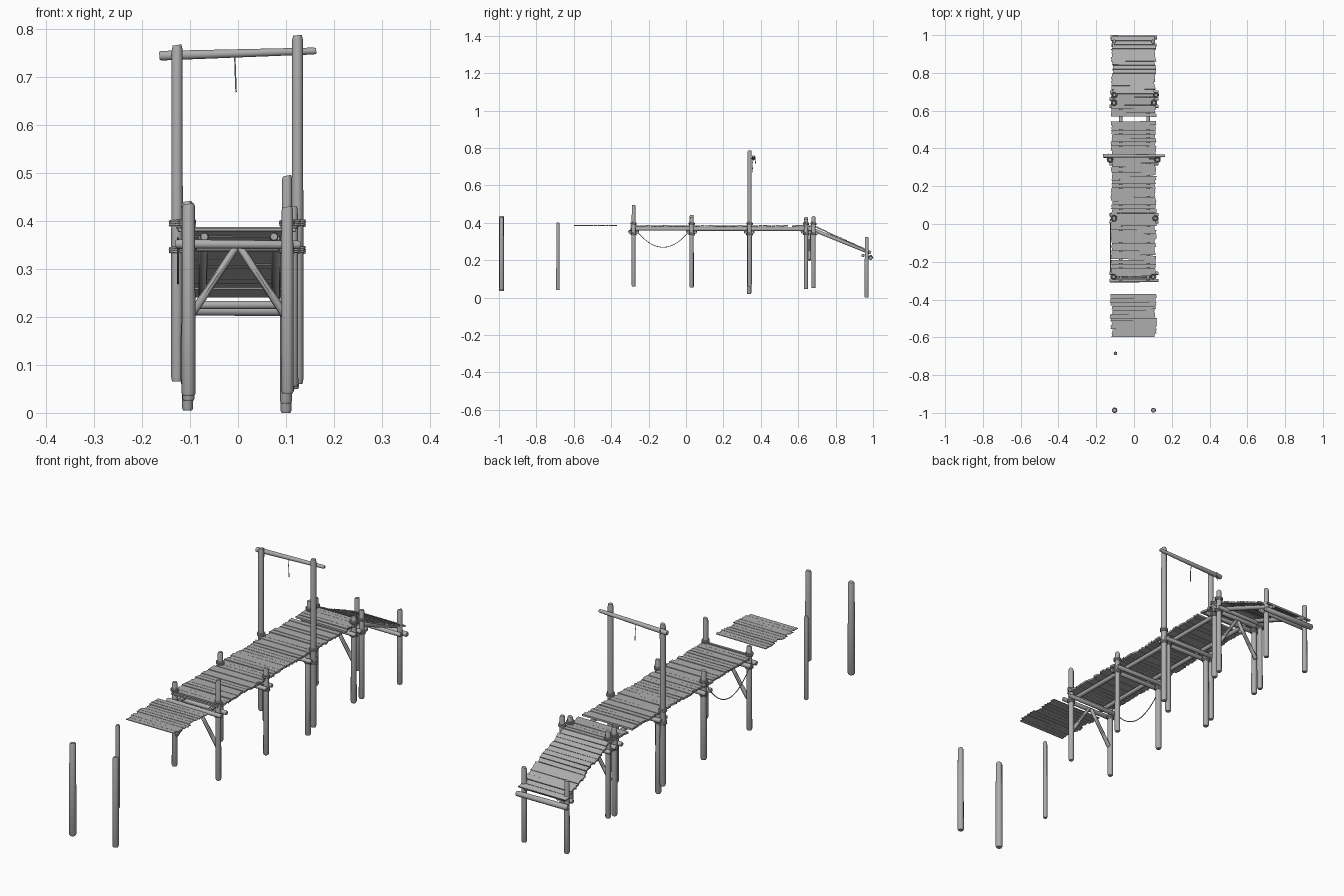
import bpy, bmesh, math, random
from mathutils import Vector, Matrix

if "Cube" in bpy.data.objects:
    bpy.data.objects.remove(bpy.data.objects["Cube"])

random.seed(7)
wood = bpy.data.materials.new("weathered grey wood")
wood.diffuse_color = (0.42, 0.42, 0.42, 1)
wood.use_nodes = True
wood.node_tree.nodes["Principled BSDF"].inputs["Base Color"].default_value = wood.diffuse_color


def finish(name, bm, smooth=True):
    bmesh.ops.recalc_face_normals(bm, faces=bm.faces)
    me = bpy.data.meshes.new(name)
    bm.to_mesh(me)
    bm.free()
    ob = bpy.data.objects.new(name, me)
    bpy.context.collection.objects.link(ob)
    me.materials.append(wood)
    if smooth:
        bpy.ops.object.select_all(action='DESELECT')
        ob.select_set(True)
        bpy.context.view_layer.objects.active = ob
        bpy.ops.object.shade_smooth_by_angle(angle=math.radians(40))
    return ob


def log(name, a, b, r1, r2=None, sides=10, slant=0.0):
    """Tapered log from a to b; slant tilts the far cut."""
    r2 = r2 or r1
    a, b = Vector(a), Vector(b)
    axis = b - a
    rot = axis.to_track_quat('Z', 'Y')
    bm = bmesh.new()
    rings = []
    for t, r in ((0, r1 * 0.8), (0.015, r1), (0.5, (r1 + r2) / 2), (0.985, r2), (1, r2 * 0.8)):
        ring = []
        for i in range(sides):
            w = 2 * math.pi * i / sides
            p = Vector((r * math.cos(w), r * math.sin(w), 0))
            p.z = t * axis.length - (slant * (r + p.x) if t > 0.9 else 0)
            ring.append(bm.verts.new(a + rot @ p))
        rings.append(ring)
    for lo, hi in zip(rings, rings[1:]):
        for i in range(sides):
            j = (i + 1) % sides
            bm.faces.new((lo[i], lo[j], hi[j], hi[i]))
    bm.faces.new(rings[0])
    bm.faces.new(rings[-1])
    return finish(name, bm)


def rope(name, points, r):
    cu = bpy.data.curves.new(name, 'CURVE')
    cu.dimensions = '3D'
    cu.bevel_depth, cu.bevel_resolution, cu.use_fill_caps = r, 1, True
    sp = cu.splines.new('POLY')
    sp.points.add(len(points) - 1)
    for q, p in zip(sp.points, points):
        q.co = (*p, 1)
    cu.materials.append(wood)
    bpy.context.collection.objects.link(bpy.data.objects.new(name, cu))


def lashing(name, x, y, z, r):
    """Rope wound a few turns round a post."""
    pts = []
    for i in range(37):
        w = i * math.pi / 6
        pts.append((x + r * math.cos(w), y + r * math.sin(w), z + 0.004 * i / 12))
    rope(name, pts, 0.0025)


def planks(name, start, end, left, right, width, thick, ragged):
    """Row of rough boards laid across from start (y, z) to end (y, z)."""
    (y0, z0), (y1, z1) = start, end
    run = math.hypot(y1 - y0, z1 - z0)
    n = max(1, round(run / width))
    step = run / n
    bm = bmesh.new()
    for i in range(n):
        gap = random.choice((0.0006, 0.001, 0.003))
        lift = random.uniform(-0.0015, 0.0015) * (thick > 0.004)
        skew = random.uniform(-0.0012, 0.0012)
        l, r = left + random.uniform(0, ragged), right - random.uniform(0, ragged)
        s0, s1 = i * step + gap / 2, (i + 1) * step - gap / 2
        outline = [(l, s0 + skew), (r, s0 - skew),
                   (r - random.uniform(0, 0.006), (s0 + s1) / 2),
                   (r + random.uniform(-0.005, 0.003), s1 - skew),
                   (l + random.uniform(-0.003, 0.005), s1 + skew),
                   (l + random.uniform(0, 0.006), (s0 + s1) / 2)]
        low = [bm.verts.new((x, s, lift - thick)) for x, s in outline]
        top = [bm.verts.new((x, s, lift)) for x, s in outline]
        bm.faces.new(low)
        bm.faces.new(top)
        for k in range(6):
            m = (k + 1) % 6
            bm.faces.new((low[k], low[m], top[m], top[k]))
    ang = math.atan2(z1 - z0, y1 - y0)
    bm.transform(Matrix.Translation((0, y0, z0)) @ Matrix.Rotation(ang, 4, 'X'))
    finish(name, bm, False)


# Upright posts: name, x, y, bottom, top, radius
posts = [
    ("outer_post_left", -0.103, -0.986, 0.035, 0.437, 0.014),
    ("outer_post_right", 0.103, -0.986, 0.04, 0.43, 0.0125),
    ("thin_post", -0.098, -0.685, 0.04, 0.402, 0.009),
    ("front_post_left", -0.108, -0.28, 0.065, 0.43, 0.011),
    ("front_post_right", 0.102, -0.28, 0.06, 0.496, 0.011),
    ("middle_post_left", -0.106, 0.03, 0.055, 0.442, 0.012),
    ("middle_post_right", 0.114, 0.03, 0.055, 0.43, 0.011),
    ("gate_support_left", -0.103, 0.337, 0.025, 0.375, 0.012),
    ("gate_support_right", 0.1, 0.337, 0.02, 0.375, 0.012),
    ("gate_post_left", -0.127, 0.34, 0.065, 0.768, 0.012),
    ("gate_post_right", 0.124, 0.34, 0.06, 0.787, 0.012),
    ("back_post_left", -0.106, 0.642, 0.045, 0.43, 0.0115),
    ("back_post_right", 0.106, 0.642, 0.045, 0.42, 0.0115),
    ("ramp_top_post_left", -0.104, 0.682, 0.05, 0.43, 0.011),
    ("ramp_top_post_right", 0.116, 0.682, 0.05, 0.435, 0.011),
    ("ramp_end_post_left", -0.105, 0.966, 0.005, 0.32, 0.011),
    ("ramp_end_post_right", 0.1, 0.966, 0.0, 0.325, 0.011),
]
for name, x, y, lo, hi, r in posts:
    log(name, (x, y, lo), (x, y, hi), r * 1.05, r * 0.95, slant=random.uniform(0, 0.4))

# Paired cross beams clamped to each pair of posts
for label, y in (("front", -0.28), ("middle", 0.03), ("gate", 0.338), ("back", 0.642)):
    for tag, dy in (("near", -0.019), ("far", 0.019)):
        if label == "back" and tag == "far":
            dy = 0.02
        log(f"{label}_beam_{tag}", (-0.13, y + dy, 0.352), (0.13, y + dy, 0.35), 0.010, 0.009)
log("ramp_top_beam", (-0.128, 0.699, 0.345), (0.13, 0.699, 0.345), 0.009)
log("ramp_end_beam_outer", (-0.125, 0.987, 0.215), (0.122, 0.987, 0.212), 0.0125, 0.011)
log("ramp_end_beam_inner", (-0.12, 0.946, 0.225), (0.12, 0.946, 0.225), 0.009)

# Diagonal braces below the end beams
for label, y in (("front", -0.28), ("back", 0.66)):
    for side, s in (("left", -1), ("right", 1)):
        log(f"{label}_brace_{side}", (s * 0.1, y, 0.2), (s * 0.004, y, 0.345), 0.0085, 0.0075, 8)

# Long stringers under the deck and the ramp
for side, x in (("left", -0.07), ("right", 0.075)):
    log(f"deck_stringer_{side}", (x, -0.298, 0.367), (x, 0.69, 0.365), 0.0095, 0.009)
    log(f"ramp_stringer_{side}", (x * 1.05, 0.675, 0.365), (x * 1.05, 0.987, 0.238), 0.010, 0.009)

# Plank decking
planks("main_deck", (-0.277, 0.386), (0.544, 0.386), -0.125, 0.12, 0.022, 0.008, 0.008)
planks("deck_end_board", (-0.297, 0.384), (-0.284, 0.384), -0.115, 0.115, 0.013, 0.006, 0.004)
planks("back_deck", (0.567, 0.386), (0.69, 0.386), -0.125, 0.12, 0.022, 0.008, 0.01)
planks("ramp_deck", (0.69, 0.383), (0.992, 0.247), -0.122, 0.118, 0.024, 0.007, 0.01)
planks("loose_deck", (-0.6, 0.387), (-0.37, 0.387), -0.13, 0.122, 0.021, 0.003, 0.012)

# Tall gate crossbar with hanging cords
log("gate_crossbar", (-0.164, 0.361, 0.744), (0.163, 0.361, 0.754), 0.0105, 0.0075)
rope("hanging_cord", [(-0.007, 0.361, 0.755), (-0.006, 0.355, 0.72), (-0.004, 0.356, 0.668)], 0.0015)
rope("short_cord", [(-0.135, 0.37, 0.755), (-0.134, 0.372, 0.715)], 0.0015)

# Sagging rope on the left side
sag = []
for i in range(17):
    t = i / 16
    sag.append((-0.125, -0.27 + 0.295 * t, 0.365 - 0.096 * (1 - (2 * t - 1) ** 2)))
rope("sagging_rope", sag, 0.002)

# Rope lashings at the joints
for name, x, y, lo, hi, r in posts:
    if -0.4 < y < 0.9:
        if "support" not in name:
            lashing(name + "_lashing", x, y, 0.389, r + 0.003)
        lashing(name + "_lower_lashing", x, y, 0.333, r + 0.003)
